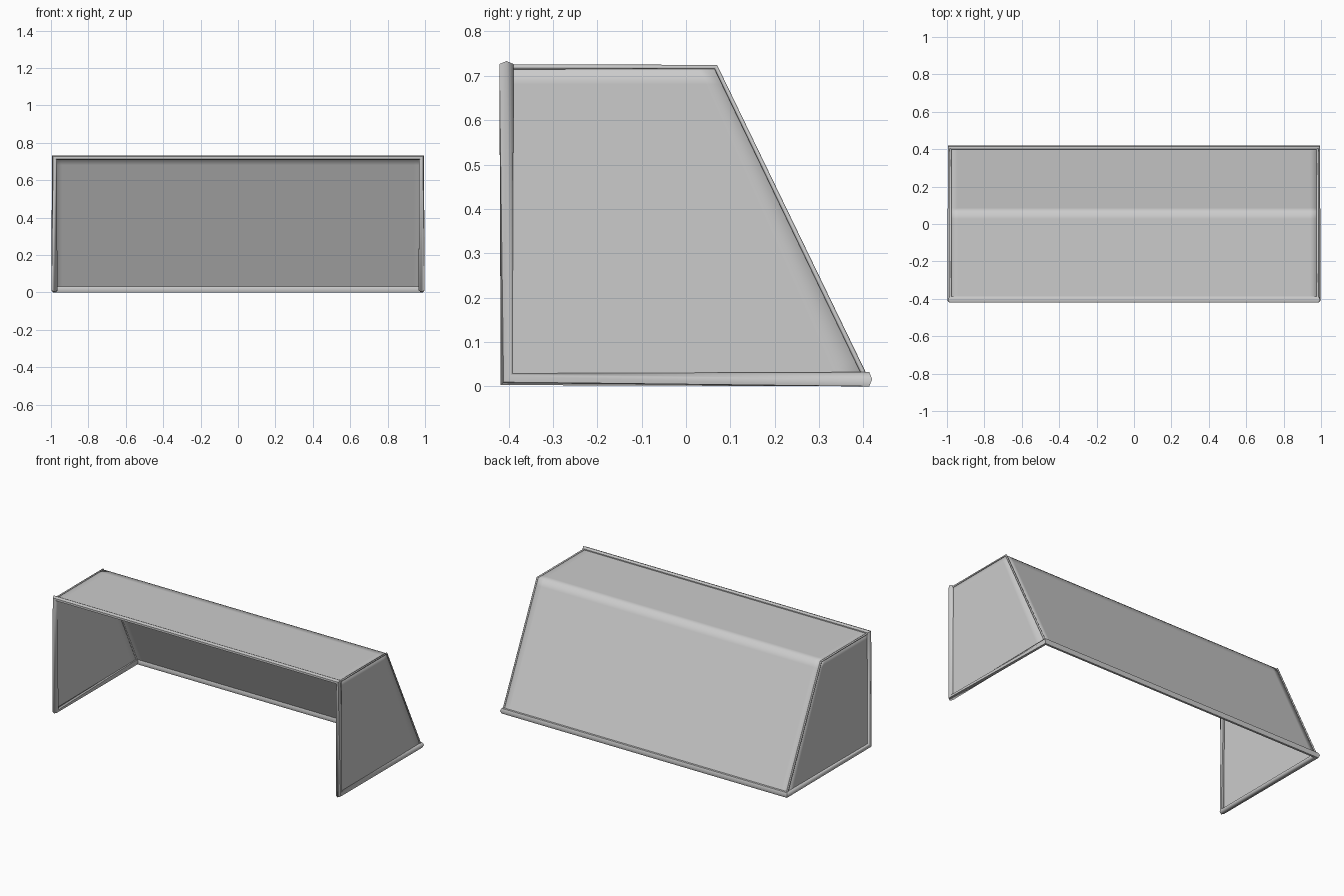
import bpy, bmesh, math
from mathutils import Vector

if "Cube" in bpy.data.objects:
    bpy.data.objects.remove(bpy.data.objects["Cube"])

X, YF, YB = 0.9815, -0.4045, 0.4065   # side, front and back centre lines
ZT, ZB, YFOLD = 0.72, 0.0162, 0.067   # crossbar, ground bars, roof fold


def finish(name, bm, smooth_angle=None):
    bmesh.ops.recalc_face_normals(bm, faces=bm.faces[:])
    me = bpy.data.meshes.new(name)
    bm.to_mesh(me)
    bm.free()
    ob = bpy.data.objects.new(name, me)
    bpy.context.collection.objects.link(ob)
    for p in me.polygons:
        p.use_smooth = True
    if smooth_angle:
        bpy.ops.object.select_all(action='DESELECT')
        ob.select_set(True)
        bpy.context.view_layer.objects.active = ob
        bpy.ops.object.shade_smooth_by_angle(angle=math.radians(smooth_angle))
    return ob


def tube(name, points, radius, closed, sides=6):
    """Six-sided tube through points, rings turned to the bisector at corners."""
    pts = [Vector(p) for p in points]
    n = len(pts)
    bm = bmesh.new()
    rings = []
    for i, p in enumerate(pts):
        a = pts[i] - pts[i - 1] if closed or i > 0 else None
        b = pts[(i + 1) % n] - pts[i] if closed or i < n - 1 else None
        a = (a or b).normalized()
        b = (b or a).normalized()
        t = (a + b).normalized()
        u = b - a
        if u.length < 1e-4:
            u = t.cross(Vector((1, 0, 0)))
        u.normalize()
        w = t.cross(u)
        ring = [bm.verts.new(p + radius * (math.cos(k * math.tau / sides) * u
                                           + math.sin(k * math.tau / sides) * w))
                for k in range(sides)]
        rings.append(ring)
    for i in range(n if closed else n - 1):
        r, s = rings[i], rings[(i + 1) % n]
        # pair up the rings with the least twist
        d = pts[(i + 1) % n] - pts[i]

        def cost(order):
            return sum(((s[j].co - r[k].co) - d).length_squared
                       for k, j in enumerate(order))
        orders = [[(o + sg * k) % sides for k in range(sides)]
                  for o in range(sides) for sg in (1, -1)]
        best = min(orders, key=cost)
        for k in range(sides):
            k2 = (k + 1) % sides
            bm.faces.new((r[k], r[k2], s[best[k2]], s[best[k]]))
    if not closed:
        bm.faces.new(rings[0])
        bm.faces.new(rings[-1])
    return finish(name, bm, 62)


# Main frame: crossbar, posts and ground bars as one loop
tube("goal_frame", [(-X, YF, ZT), (-X, YF, ZB), (-X, YB, ZB),
                    (X, YB, ZB), (X, YF, ZB), (X, YF, ZT)], 0.0185, True)

# Thin net supports on both sides
for side, s in (("left", -1), ("right", 1)):
    tube(side + "_net_support", [(s * X, YF, ZT), (s * X, YFOLD, ZT),
                                 (s * X, YB, ZB)], 0.0055, False)

# Net: roof, sloping back and two sides, one smooth sheet
bm = bmesh.new()


def panel(a, b, c, d, nu, nv):
    a, b, c, d = map(Vector, (a, b, c, d))
    g = [[bm.verts.new(a.lerp(b, i / nu).lerp(d.lerp(c, i / nu), j / nv))
          for j in range(nv + 1)] for i in range(nu + 1)]
    for i in range(nu):
        for j in range(nv):
            bm.faces.new((g[i][j], g[i + 1][j], g[i + 1][j + 1], g[i][j + 1]))


NX, NY, NZ = 48, 12, 18
panel((-X, YF, ZT), (X, YF, ZT), (X, YFOLD, ZT), (-X, YFOLD, ZT), NX, NY)
panel((-X, YFOLD, ZT), (X, YFOLD, ZT), (X, YB, ZB), (-X, YB, ZB), NX, NZ)
for s in (-1, 1):
    panel((s * X, YF, ZT), (s * X, YFOLD, ZT), (s * X, YB, ZB), (s * X, YF, ZB), NY, NZ)
bmesh.ops.remove_doubles(bm, verts=bm.verts[:], dist=0.0005)
finish("net", bm)
